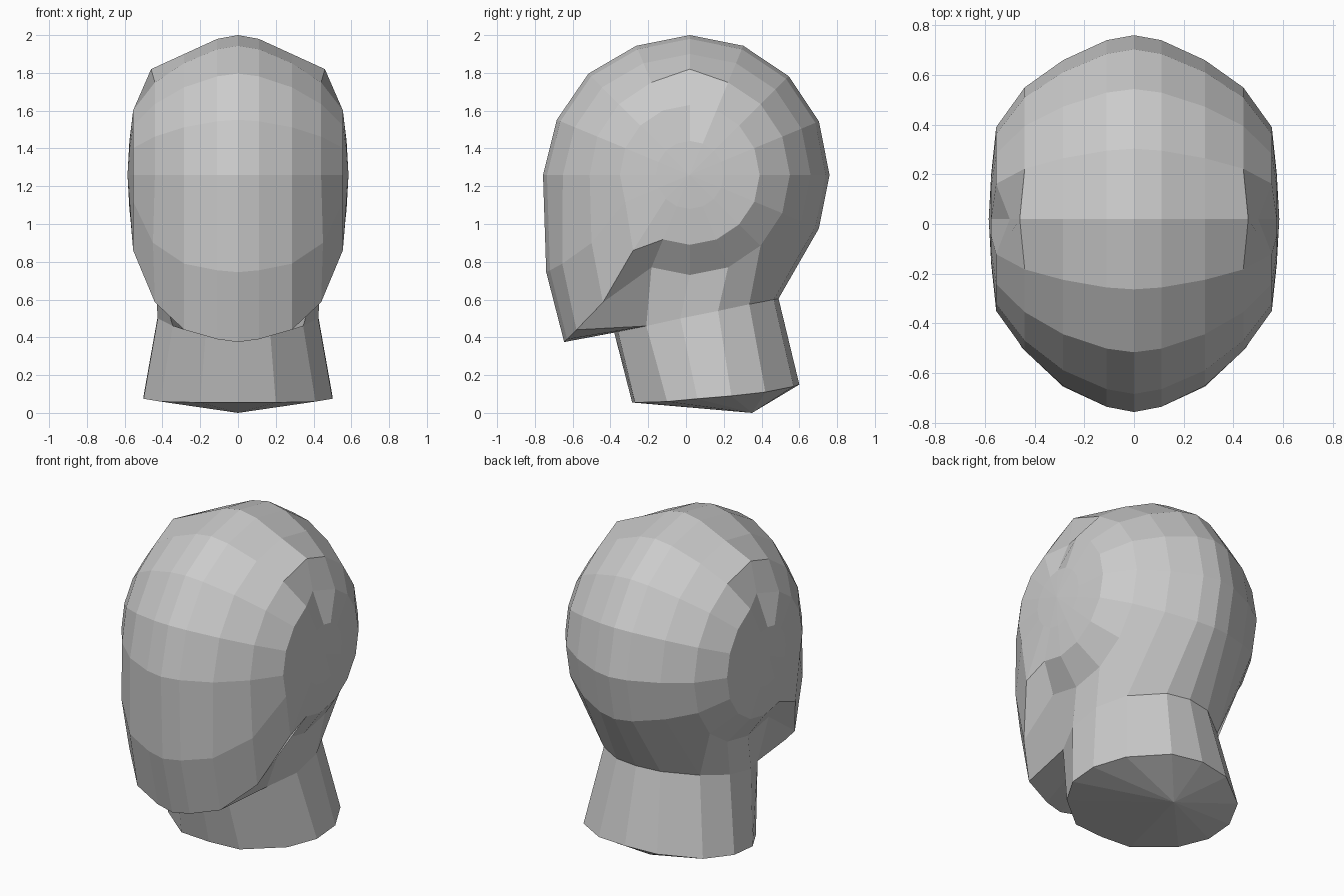
import bpy, bmesh
from math import sin, cos, radians

if "Cube" in bpy.data.objects:
    bpy.data.objects.remove(bpy.data.objects["Cube"])

CY, CZ, N = 0.02, 1.26, 16
# cranium rings around the x axis: (x, radius)
RINGS = [(0, .74), (.11, .72), (.285, .64), (.44, .53), (.555, .37), (.575, .18)]

grid = {}
for r, (x, rad) in enumerate(RINGS):
    for a in range(N):
        t = radians(a * 360 / N)
        s = 1.0
        if r < 3:                       # slightly fuller forehead
            s = {6: 1.025, 7: 1.03, 8: 1.05}.get(a, 1.0)
        grid[r, a] = (x, CY + rad * s * cos(t), CZ + rad * s * sin(t))

# temple dent
grid[3, 4] = (.46, .02, 1.82)
grid[4, 4] = (.50, .02, 1.63)

# face: cheek row, then jaw edge
for r, p in enumerate([(0, -.74, .745), (.11, -.72, .755), (.285, -.655, .79), (.45, -.50, .90)]):
    grid[r, 9] = p
for r, p in enumerate([(0, -.645, .375), (.11, -.63, .39), (.285, -.58, .44),
                       (.44, -.44, .585), (.555, -.28, .86)]):
    grid[r, 10] = p

# neck: rim keys on the grid, position at top, position at base
NECK = [((0, 11), (0, -.38, .425), (0, -.285, .055)),
        ((1, 11), (.17, -.36, .43), (.20, -.27, .055)),
        ((2, 11), (.345, -.21, .46), (.41, -.10, .06)),
        ((2, 12), (.425, -.03, .50), (.50, .06, .075)),
        ((2, 13), (.42, .17, .54), (.50, .24, .09)),
        ((2, 14), (.33, .335, .575), (.41, .42, .11)),
        ((1, 14), (.15, .465, .60), (.20, .57, .14)),
        ((0, 14), (0, .49, .605), (0, .60, .15))]
for key, top, base in NECK:
    grid[key] = top

bm = bmesh.new()
for side in (1, -1):
    def vert(p):
        return bm.verts.new((p[0] * side, p[1], p[2]))

    v = {k: vert(p) for k, p in grid.items() if not (k[0] < 2 and k[1] in (12, 13))}

    # skull, face and jaw surface, open where the neck joins
    for r in range(len(RINGS) - 1):
        for a in range(N):
            b = (a + 1) % N
            if r < 2 and a in (11, 12, 13):
                continue
            bm.faces.new((v[r, a], v[r, b], v[r + 1, b], v[r + 1, a]))

    # side disc centre
    last = len(RINGS) - 1
    hub = vert((.585, CY, CZ))
    for a in range(N):
        bm.faces.new((v[last, a], v[last, (a + 1) % N], hub))

    # neck wall and base
    foot = vert((0, .35, 0))
    base = [vert(n[2]) for n in NECK]
    for i in range(len(NECK) - 1):
        bm.faces.new((v[NECK[i][0]], v[NECK[i + 1][0]], base[i + 1], base[i]))
        bm.faces.new((base[i], base[i + 1], foot))

# weld the halves
bmesh.ops.remove_doubles(bm, verts=bm.verts, dist=.0005)
bmesh.ops.recalc_face_normals(bm, faces=bm.faces)
mesh = bpy.data.meshes.new("head")
bm.to_mesh(mesh)
bm.free()
bpy.context.collection.objects.link(bpy.data.objects.new("head", mesh))
